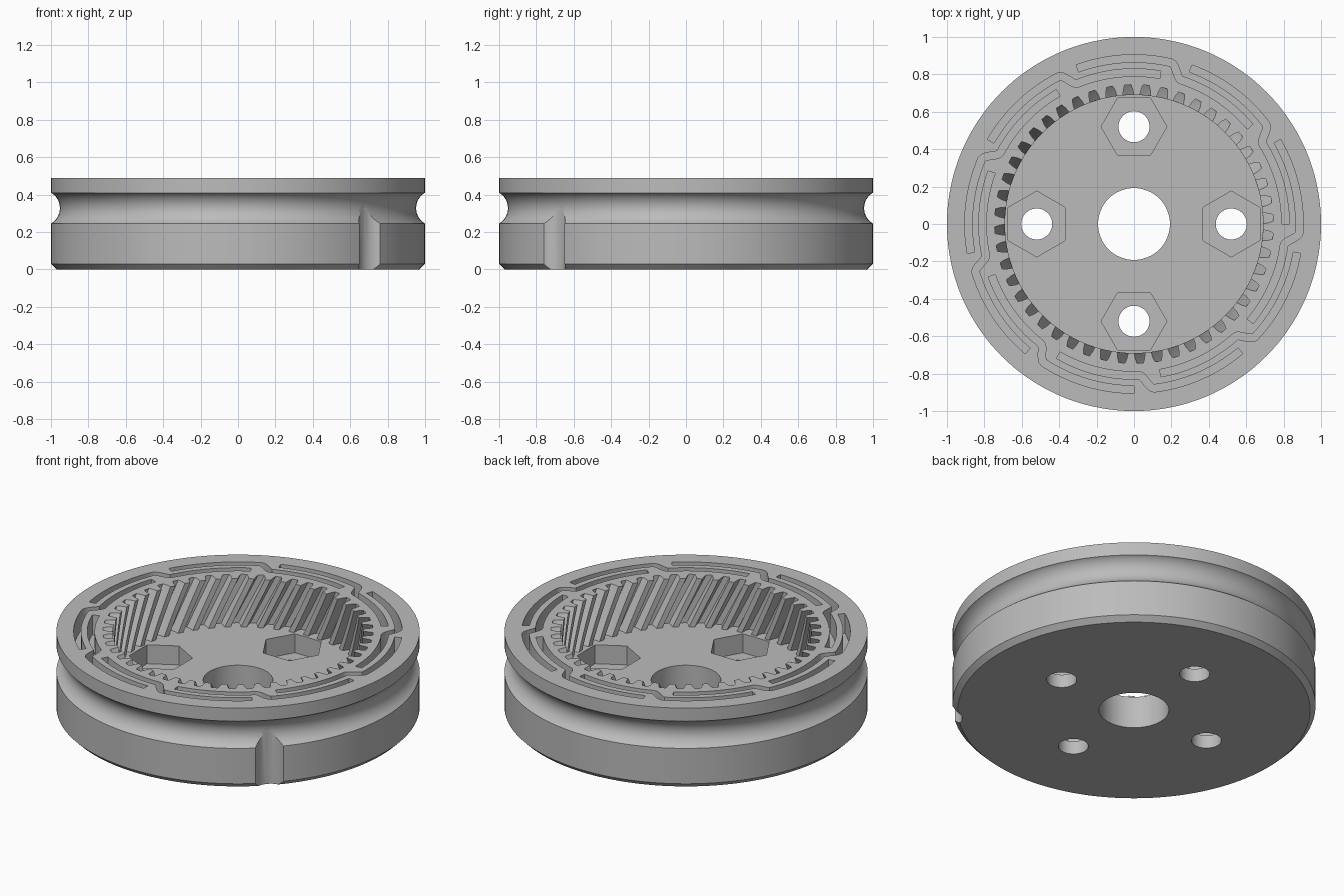
import bpy, bmesh
from math import sin, cos, pi, radians, hypot, sqrt

cube = bpy.data.objects.get("Cube")
if cube:
    bpy.data.objects.remove(cube, do_unlink=True)

TOP, FLOOR, HEX_FLOOR = 0.49, 0.195, 0.08

grey = bpy.data.materials.new("plain grey")
grey.use_nodes = True
colour = (0.5, 0.5, 0.5, 1)
grey.diffuse_color = colour
grey.node_tree.nodes["Principled BSDF"].inputs["Base Color"].default_value = colour


def polar(r, degrees):
    return r * cos(radians(degrees)), r * sin(radians(degrees))


def add_stack(bm, loops):
    """Closed solid from a stack of (outline, z) loops."""
    rings = [[bm.verts.new((x, y, z)) for x, y in outline] for outline, z in loops]
    n = len(rings[0])
    for low, high in zip(rings, rings[1:]):
        for i in range(n):
            j = (i + 1) % n
            bm.faces.new((low[i], low[j], high[j], high[i]))
    bm.faces.new(rings[0][::-1])
    bm.faces.new(rings[-1])


def add_prism(bm, outline, z0, z1):
    add_stack(bm, [(outline, z0), (outline, z1)])


def circle(x, y, r, n, turn=0):
    return [(x + r * cos(2 * pi * i / n + turn), y + r * sin(2 * pi * i / n + turn))
            for i in range(n)]


def finish(bm, name):
    bmesh.ops.recalc_face_normals(bm, faces=bm.faces)
    mesh = bpy.data.meshes.new(name)
    bm.to_mesh(mesh)
    bm.free()
    mesh.materials.append(grey)
    obj = bpy.data.objects.new(name, mesh)
    bpy.context.collection.objects.link(obj)
    return obj


def cut(target, bm, name):
    """Subtract a solid from the target, then remove the cutter."""
    cutter = finish(bm, name)
    cutter.hide_render = True
    mod = target.modifiers.new(name, "BOOLEAN")
    mod.operation, mod.solver, mod.object = "DIFFERENCE", "EXACT", cutter
    bpy.context.view_layer.objects.active = target
    bpy.ops.object.modifier_apply(modifier=name)
    bpy.data.objects.remove(cutter, do_unlink=True)


# Wheel body: chamfered rim with a round rope groove
profile = [(0.97, 0), (1, 0.03), (1, 0.245)]
groove_r, groove_x, groove_z = 0.095, 1.047, 0.328
for i in range(1, 12):
    z = 0.245 + (0.41 - 0.245) * (1 - cos(pi * i / 12)) / 2
    profile.append((groove_x - sqrt(groove_r ** 2 - (z - groove_z) ** 2), z))
profile += [(1, 0.41), (1, TOP)]
bm = bmesh.new()
add_stack(bm, [(circle(0, 0, r, 144), z) for r, z in profile])
body = finish(bm, "grooved_ring_gear_wheel")

# Cavity with slanted internal teeth
TEETH, TWIST, STEPS = 48, 11, 8
pitch = 360 / TEETH


def gear_outline(turn):
    points = []
    for k in range(TEETH):
        middle = 2.5 + k * pitch + turn
        for r, offset in ((0.69, -2.4), (0.72, -2), (0.745, -1.3),
                          (0.745, 1.3), (0.72, 2), (0.69, 2.4)):
            points.append(polar(r, middle + offset))
    return points


bm = bmesh.new()
loops = []
for i in range(STEPS + 1):
    z = FLOOR + (TOP + 0.02 - FLOOR) * i / STEPS
    loops.append((gear_outline(TWIST * (TOP - z) / (TOP - FLOOR)), z))
add_stack(bm, loops)
cut(body, bm, "tooth_cavity")

# Four hexagonal nut pockets
bm = bmesh.new()
for k in range(4):
    x, y = polar(0.52, 90 * k)
    add_prism(bm, circle(x, y, 0.176, 6, pi / 2 * (k + 1)), HEX_FLOOR, FLOOR + 0.05)
cut(body, bm, "nut_pockets")

# Axle hole and four bolt holes
bm = bmesh.new()
add_prism(bm, circle(0, 0, 0.192, 64), -0.05, FLOOR + 0.1)
for k in range(4):
    x, y = polar(0.52, 90 * k)
    add_prism(bm, circle(x, y, 0.083, 40), -0.05, FLOOR + 0.02)
cut(body, bm, "through_holes")

# Upright notch in the rim, running up into the rope groove
bm = bmesh.new()
x, y = polar(1.04, -45)
add_prism(bm, circle(x, y, 0.09, 48), -0.05, groove_z)
cut(body, bm, "rim_notch")


# Nine stepped slots winding around the top ring
def slot_outline(start, half=0.02):
    path = [polar(0.885, start - 33 * i / 14) for i in range(15)]
    for i in range(1, 8):
        t = i / 8
        ease = t * t * (3 - 2 * t)
        path.append(polar(0.885 - 0.075 * ease, start - 33 - 5 * t))
    path += [polar(0.81, start - 38 - 32 * i / 14) for i in range(15)]
    left, right = [], []
    for i, (px, py) in enumerate(path):
        ax, ay = path[max(i - 1, 0)]
        bx, by = path[min(i + 1, len(path) - 1)]
        length = hypot(bx - ax, by - ay)
        nx, ny = (ay - by) / length * half, (bx - ax) / length * half
        left.append((px + nx, py + ny))
        right.append((px - nx, py - ny))
    return left + right[::-1]


bm = bmesh.new()
for k in range(9):
    add_prism(bm, slot_outline(110 + 40 * k), TOP - 0.12, TOP + 0.05)
cut(body, bm, "ring_slots")

# Smooth round walls, crisp edges
for obj in bpy.context.selected_objects:
    obj.select_set(False)
body.select_set(True)
bpy.context.view_layer.objects.active = body
bpy.ops.object.shade_smooth_by_angle(angle=radians(25))
